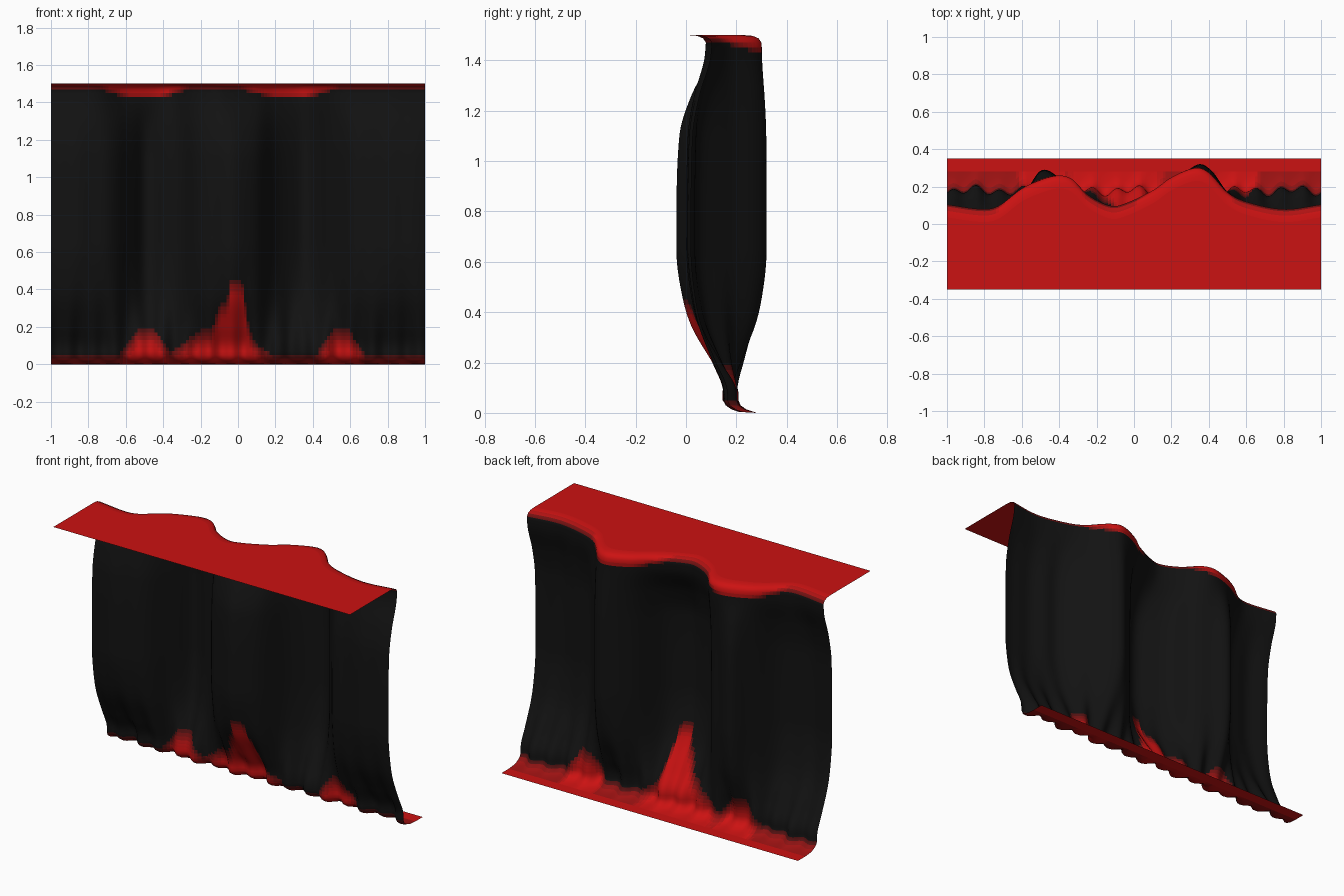
import bpy, math

if "Cube" in bpy.data.objects:
    bpy.data.objects.remove(bpy.data.objects["Cube"])

NX, STEPS = 130, 8
RED, BLACK = (0.6, 0.006, 0.006), (0.006, 0.006, 0.006)

# Material ramp from rock black to ground red
ramp = []
for i in range(STEPS):
    t = i / (STEPS - 1)
    m = bpy.data.materials.new("rock_to_ground_%d" % i)
    m.diffuse_color = tuple(b + (r - b) * t for r, b in zip(RED, BLACK)) + (1.0,)
    m.use_nodes = True
    m.node_tree.nodes["Principled BSDF"].inputs["Base Color"].default_value = m.diffuse_color
    ramp.append(m)

# Plan curves (x, y): the upper lip and the middle of the cliff
LIP = [(-1, .105), (-.8, .08), (-.72, .1), (-.6, .19), (-.5, .235), (-.4, .26), (-.33, .24),
       (-.25, .16), (-.15, .105), (-.08, .1), (.1, .18), (.2, .25), (.33, .3), (.4, .275),
       (.5, .17), (.6, .12), (.8, .08), (1, .105)]
MID = [(-1, .02), (-.85, 0), (-.75, .02), (-.65, .07), (-.57, .19), (-.5, .285), (-.4, .25),
       (-.3, .18), (-.22, .06), (-.1, -.02), (0, -.03), (.1, .04), (.2, .2), (.33, .315),
       (.42, .28), (.5, .17), (.6, .06), (.7, .03), (.85, 0), (1, .02)]
# Share of the lip and the foot in the cliff at each height
LIP_W = [(0, 0), (.62, 0), (1.1, .08), (1.26, .4), (1.4, .9), (1.5, 1)]
FOOT_W = [(0, 1), (.1, 1), (.2, .7), (.35, .28), (.5, .08), (.65, 0), (1.5, 0)]


def curve(pts, x):
    """Smooth interpolation through points."""
    k = next((i for i in range(1, len(pts) - 1) if x <= pts[i][0]), len(pts) - 1)
    (x1, y1), (x2, y2) = pts[k - 1], pts[k]
    xa, ya = pts[max(k - 2, 0)]
    xb, yb = pts[min(k + 1, len(pts) - 1)]
    h = x2 - x1
    m1, m2 = (y2 - ya) / (x2 - xa) * h, (yb - y1) / (xb - x1) * h
    t = (x - x1) / h
    return ((2*t**3 - 3*t*t + 1) * y1 + (t**3 - 2*t*t + t) * m1
            + (3*t*t - 2*t**3) * y2 + (t**3 - t*t) * m2)


def foot(x):
    return .175 + .018 * math.sin(x * 16 * math.pi) + .012 * math.cos(x * 7 * math.pi)


def cliff_y(x, z):
    a, b = max(0, curve(LIP_W, z)), max(0, curve(FOOT_W, z))
    y = a * curve(LIP, x) + b * foot(x) + (1 - a - b) * curve(MID, x)
    return y + .004 * math.sin(x * 12 * math.pi) * (1 - a) * (1 - b)


def bump(x, c, w):
    return max(0, min(1, 1.5 - 1.5 * abs(x - c) / w))


def redness(x, z):
    """Red earth at the lip and in patches along the foot."""
    top = 1.485 - .05 * max(bump(x, -.5, .25), bump(x, .27, .27))
    low = .03 + max(.13 * bump(x, -.49, .14), .13 * bump(x, -.1, .28), .13 * bump(x, .55, .13),
                    .28 * bump(x, -.04, .15), .4 * bump(x, -.01, .09))
    return max(0, min(1, max((z - top) / .03 + .5, (low - z) / .1 + .3)))


def sheet(name, profile, colour):
    """Grid swept along x; profile(x) gives the (y, z) column."""
    xs = [-1 + 2 * i / NX for i in range(NX + 1)]
    cols = [profile(x) for x in xs]
    n = len(cols[0])
    verts = [(x, y, z) for x, c in zip(xs, cols) for y, z in c]
    faces = [(i*n + j, i*n + j + 1, (i+1)*n + j + 1, (i+1)*n + j)
             for i in range(NX) for j in range(n - 1)]
    me = bpy.data.meshes.new(name)
    me.from_pydata(verts, [], faces)
    for m in ramp:
        me.materials.append(m)
    for p in me.polygons:
        p.use_smooth = True
        p.material_index = round(colour(p.center.x, p.center.z) * (STEPS - 1))
    ob = bpy.data.objects.new(name, me)
    bpy.context.collection.objects.link(ob)


# Flat ground above, ending just before the rounded lip
sheet("upper_ground", lambda x: [(-.35, 1.5), (curve(LIP, x) - .07, 1.5)], lambda x, z: 1)

# Cliff with rounded lip and flared foot
HEIGHTS = [1.45 - 1.40 * i / 70 for i in range(71)]


def cliff_profile(x):
    e, f = curve(LIP, x), foot(x)
    return ([(e - .07, 1.5), (e - .035, 1.497), (e - .012, 1.487), (e - .001, 1.47)]
            + [(cliff_y(x, z), z) for z in HEIGHTS]
            + [(f + .012, .03), (f + .035, .014), (f + .065, .004), (.28, 0)])


sheet("cliff_face", cliff_profile, redness)

# Flat ground below
sheet("lower_ground", lambda x: [(.28, 0), (.35, 0)], lambda x, z: 1)
